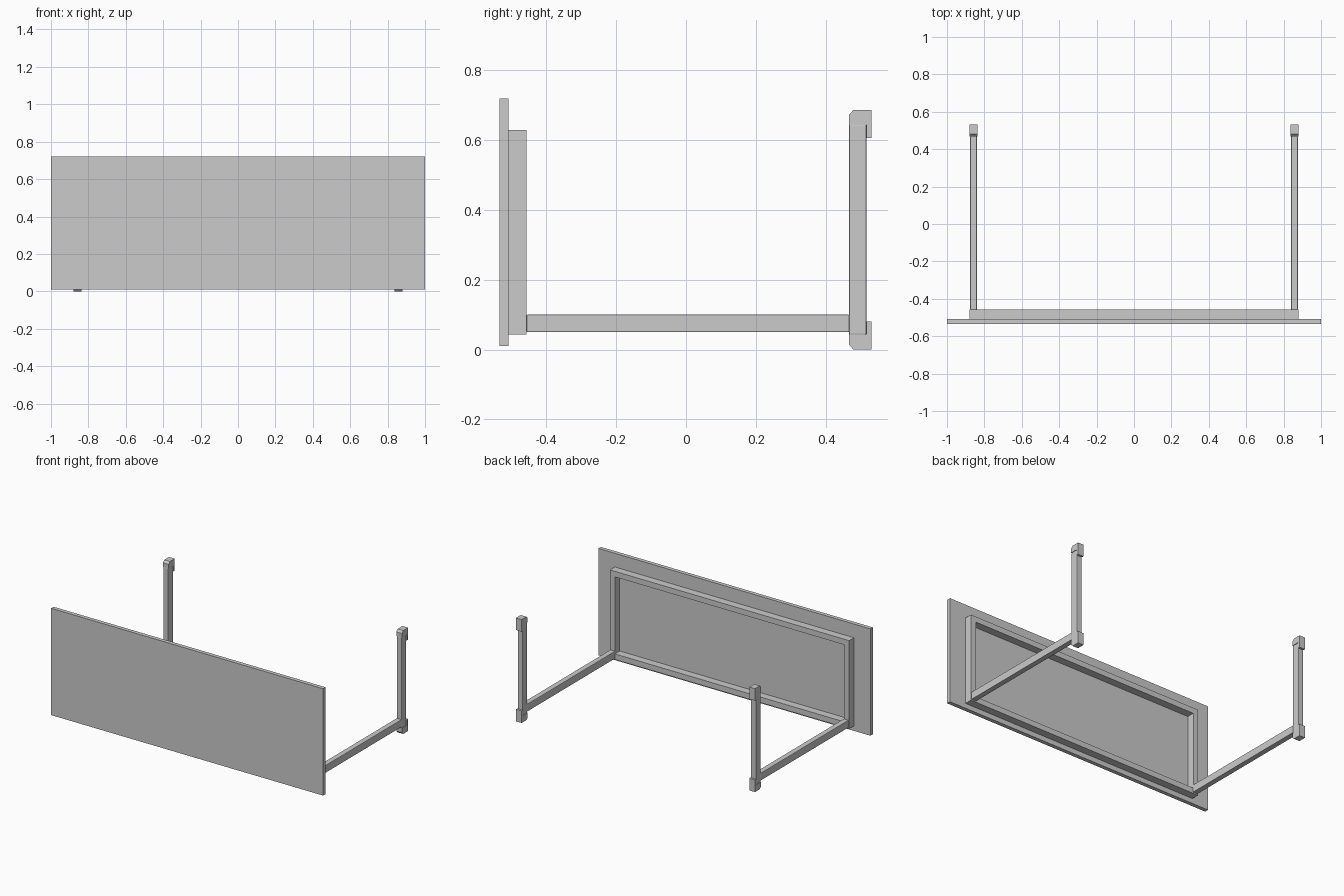
import bpy, bmesh

if "Cube" in bpy.data.objects:
    bpy.data.objects.remove(bpy.data.objects["Cube"])


def box(name, lo, hi, bevel=0.0):
    bm = bmesh.new()
    bmesh.ops.create_cube(bm, size=1)
    for v in bm.verts:
        for i in range(3):
            v.co[i] = lo[i] if v.co[i] < 0 else hi[i]
    return finish(name, bm, bevel)


def finish(name, bm, bevel=0.0):
    bmesh.ops.recalc_face_normals(bm, faces=bm.faces)
    me = bpy.data.meshes.new(name)
    bm.to_mesh(me)
    bm.free()
    ob = bpy.data.objects.new(name, me)
    bpy.context.collection.objects.link(ob)
    if bevel:
        mod = ob.modifiers.new("rounded_edges", 'BEVEL')
        mod.width = bevel
        mod.segments = 2
    return ob


def extrude_profile(name, pts, x0, x1):
    # side profile given as (y, z), extruded along x
    bm = bmesh.new()
    face = bm.faces.new([bm.verts.new((x0, y, z)) for y, z in pts])
    ext = bmesh.ops.extrude_face_region(bm, geom=[face])
    verts = [e for e in ext['geom'] if isinstance(e, bmesh.types.BMVert)]
    bmesh.ops.translate(bm, verts=verts, vec=(x1 - x0, 0, 0))
    return finish(name, bm)


# table top lying on its long edge
box("table_top", (-1, -0.534, 0.01), (1, -0.508, 0.72))

# apron frame behind the top
W, Z0, Z1, T = 0.88, 0.043, 0.629, 0.037
Y0, Y1 = -0.508, -0.457
box("apron_lower", (-W, Y0, Z0), (W, Y1, Z0 + T))
box("apron_upper", (-W, Y0, Z1 - T), (W, Y1, Z1))

# end cap profile: wraps the bar end, with a lip on the outer side
cap = [(0.467, 0.043), (0.467, 0.014), (0.48, 0.0), (0.531, 0.0),
       (0.531, 0.08), (0.517, 0.08), (0.517, 0.043)]
H = 0.687

for s, side in ((-1, "left"), (1, "right")):
    def span(a, b):
        return sorted((s * a, s * b))

    x0, x1 = span(W - T, W)
    box("apron_" + side, (x0, Y0, Z0 + T), (x1, Y1, Z1 - T))
    x0, x1 = span(0.84, 0.876)
    box("leg_" + side, (x0, Y1, 0.05), (x1, 0.468, 0.10), 0.003)
    box("foot_bar_" + side, (x0, 0.467, 0.043), (x1, 0.517, 0.645), 0.003)
    x0, x1 = span(0.837, 0.879)
    extrude_profile("lower_cap_" + side, cap, x0, x1)
    extrude_profile("upper_cap_" + side, [(y, H - z) for y, z in cap], x0, x1)
